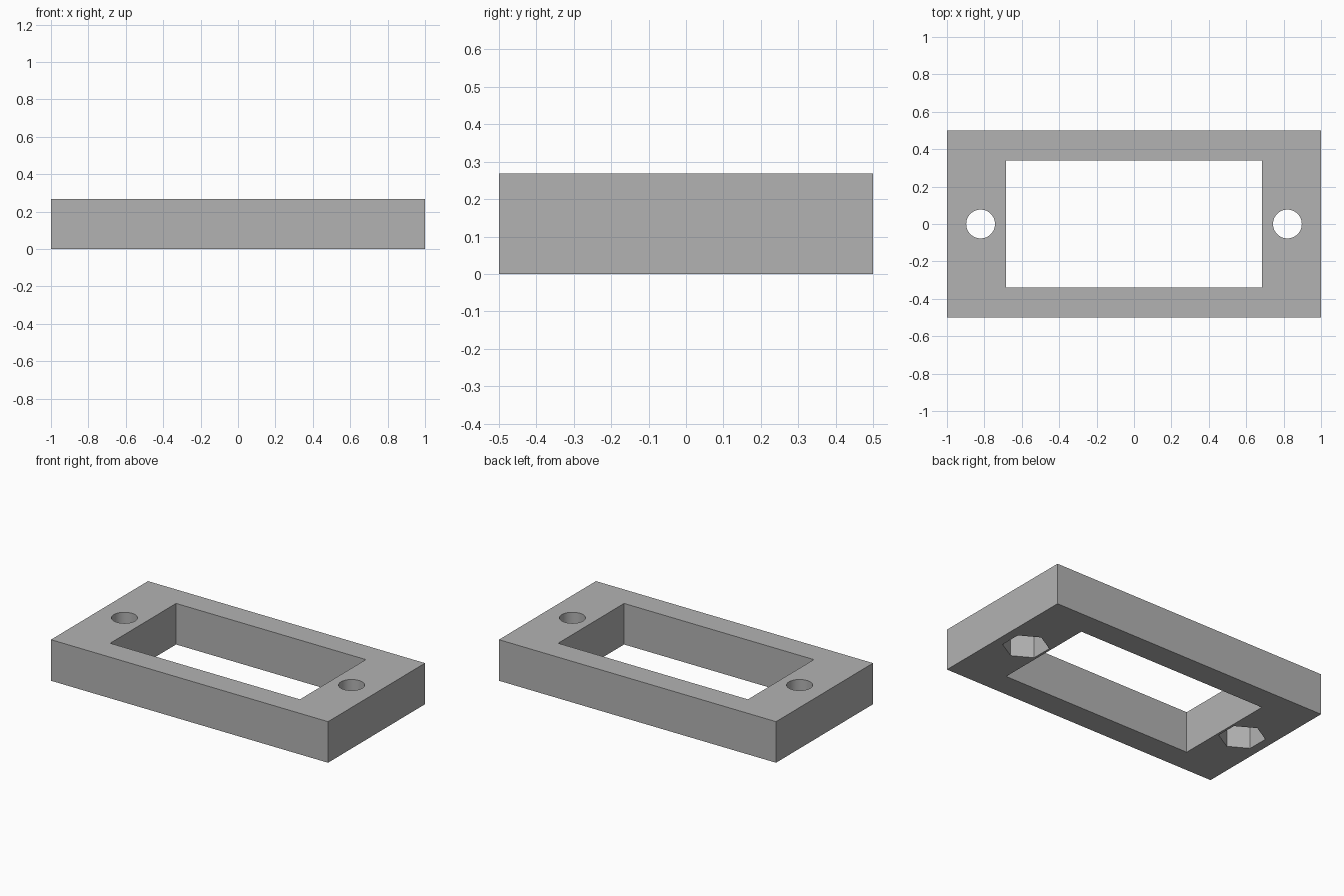
import bpy
import math

default = bpy.data.objects.get("Cube")
if default:
    bpy.data.objects.remove(default, do_unlink=True)

HEIGHT = 0.268
HOLE_X = 0.82
POCKET_DEPTH = 0.16

# Single grey plastic
grey = bpy.data.materials.new("plain_grey")
grey.use_nodes = True
colour = (0.45, 0.45, 0.45, 1)
grey.diffuse_color = colour
grey.node_tree.nodes["Principled BSDF"].inputs["Base Color"].default_value = colour


def box(name, size, z):
    bpy.ops.mesh.primitive_cube_add(size=1, location=(0, 0, z))
    obj = bpy.context.object
    obj.name = name
    obj.scale = size
    bpy.ops.object.transform_apply(location=True, rotation=True, scale=True)
    obj.data.materials.append(grey)
    return obj


def prism(name, sides, radius, x, bottom, top, turn=0):
    bpy.ops.mesh.primitive_cylinder_add(
        vertices=sides, radius=radius, depth=top - bottom,
        location=(x, 0, (bottom + top) / 2), rotation=(0, 0, turn))
    obj = bpy.context.object
    obj.name = name
    bpy.ops.object.transform_apply(location=True, rotation=True, scale=True)
    obj.data.materials.append(grey)
    return obj


# Rectangular frame with its central opening
frame = box("mounting_frame", (2, 1, HEIGHT), HEIGHT / 2)
cutters = [box("opening_cutter", (1.37, 0.68, 1), HEIGHT / 2)]

# Screw holes with hexagonal nut pockets sunk into the underside
for side, x in (("left", HOLE_X), ("right", -HOLE_X)):
    cutters.append(prism(side + "_screw_hole_cutter", 48, 0.077, x, -0.3, 0.6))
    cutters.append(prism(side + "_nut_pocket_cutter", 6, 0.138, x, -0.1, POCKET_DEPTH))

# Cut everything out, then discard the cutters
bpy.ops.object.select_all(action="DESELECT")
bpy.context.view_layer.objects.active = frame
frame.select_set(True)
for cutter in cutters:
    cut = frame.modifiers.new(cutter.name, "BOOLEAN")
    cut.operation = "DIFFERENCE"
    cut.solver = "EXACT"
    cut.object = cutter
    bpy.ops.object.modifier_apply(modifier=cut.name)
    bpy.data.objects.remove(cutter, do_unlink=True)

# Round hole walls stay smooth, all real corners stay crisp
bpy.ops.object.shade_smooth_by_angle(angle=math.radians(30))
